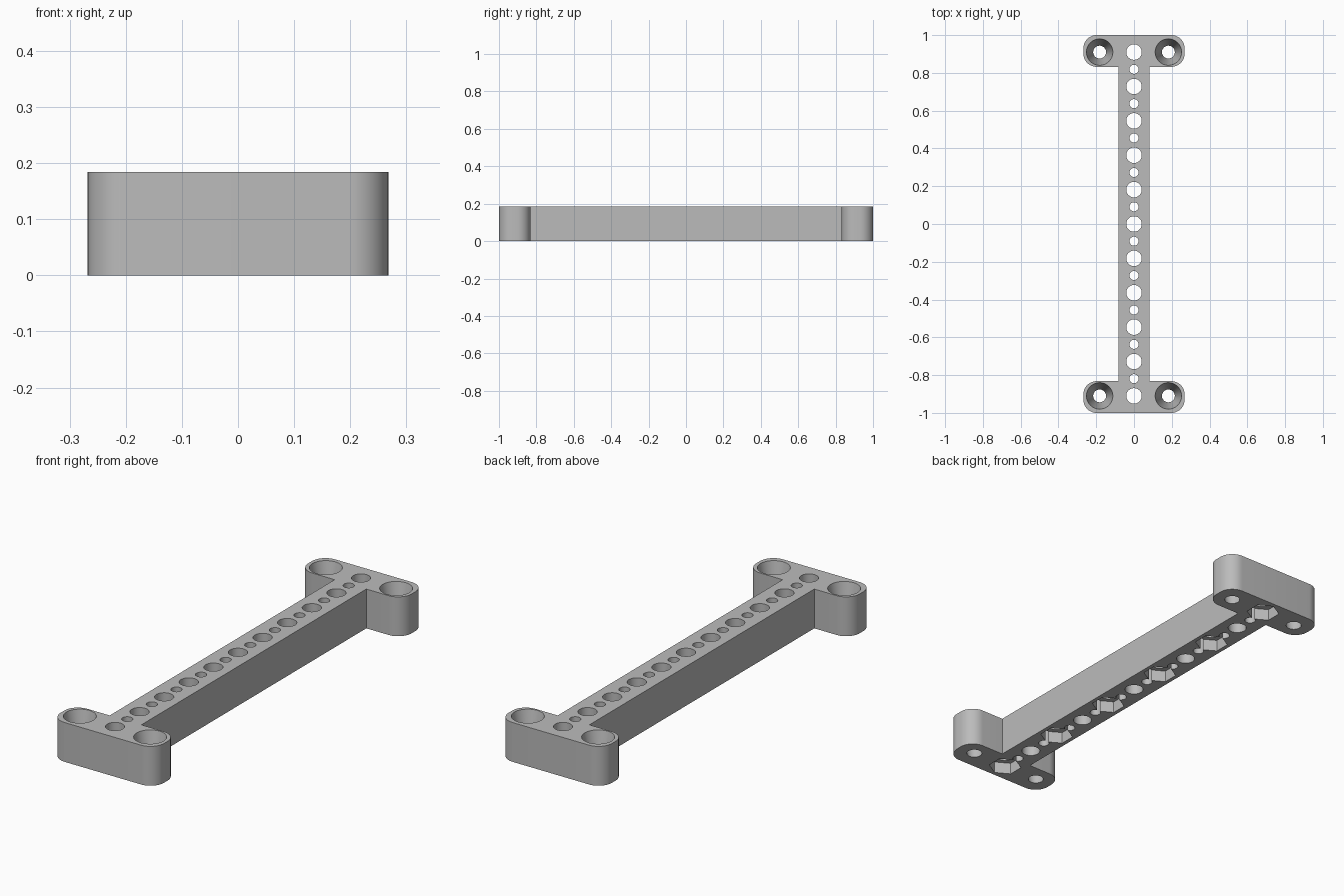
import bpy, bmesh, math
from mathutils import Matrix, Vector

HEIGHT = 0.184
PITCH = 0.182
HALF_X, HALF_BAR, INNER_Y, CORNER = 0.268, 0.082, 0.832, 0.07

if "Cube" in bpy.data.objects:
    bpy.data.objects.remove(bpy.data.objects["Cube"])

grey = bpy.data.materials.new("plain grey")
grey.use_nodes = True
grey.diffuse_color = (0.5, 0.5, 0.5, 1)
grey.node_tree.nodes["Principled BSDF"].inputs["Base Color"].default_value = (0.5, 0.5, 0.5, 1)


def make_object(name, bm):
    mesh = bpy.data.meshes.new(name)
    bmesh.ops.recalc_face_normals(bm, faces=bm.faces)
    bm.to_mesh(mesh)
    bm.free()
    mesh.materials.append(grey)
    obj = bpy.data.objects.new(name, mesh)
    bpy.context.collection.objects.link(obj)
    return obj


def arc(cx, cy, start, steps=12):
    """Quarter-circle corner, anticlockwise from the start angle in degrees."""
    angles = [math.radians(start + 90 * i / steps) for i in range(steps + 1)]
    return [(cx + CORNER * math.cos(a), cy + CORNER * math.sin(a)) for a in angles]


def drill(bm, x, y, bottom, top, r_bottom, r_top, sides=48):
    """Add a round, tapered or six-sided cutter between two heights."""
    place = Matrix.Translation((x, y, (bottom + top) / 2))
    bmesh.ops.create_cone(bm, cap_ends=True, segments=sides, radius1=r_bottom,
                          radius2=r_top, depth=top - bottom, matrix=place)


def cut(target, cutter):
    cutter.hide_render = True
    mod = target.modifiers.new("cut", "BOOLEAN")
    mod.operation, mod.solver, mod.object = "DIFFERENCE", "EXACT", cutter
    bpy.context.view_layer.objects.active = target
    bpy.ops.object.modifier_apply(modifier=mod.name)
    bpy.data.objects.remove(cutter)


# Bracket body: a bar with a rounded cross-head at each end
cx, outer, inner = HALF_X - CORNER, 1 - CORNER, INNER_Y + CORNER
back = ([(HALF_BAR, INNER_Y)] + arc(cx, inner, -90) + arc(cx, outer, 0)
        + arc(-cx, outer, 90) + arc(-cx, inner, 180) + [(-HALF_BAR, INNER_Y)])
outline = back + [(-x, -y) for x, y in back]
bm = bmesh.new()
base = bm.faces.new([bm.verts.new((x, y, 0)) for x, y in outline])
top = bmesh.ops.extrude_face_region(bm, geom=[base])["geom"]
bmesh.ops.translate(bm, vec=Vector((0, 0, HEIGHT)),
                    verts=[v for v in top if isinstance(v, bmesh.types.BMVert)])
bracket = make_object("bracket", bm)

# Row of alternating large and small through holes, plus tapered screw holes
bm = bmesh.new()
for i in range(-10, 11):
    radius = 0.041 if i % 2 == 0 else 0.024
    drill(bm, 0, i * PITCH / 2, -0.05, HEIGHT + 0.05, radius, radius)
slope = (0.07 - 0.034) / HEIGHT
for sx in (-1, 1):
    for sy in (-1, 1):
        drill(bm, sx * PITCH, sy * 5 * PITCH, -0.05, HEIGHT + 0.05,
              0.034 - slope * 0.05, 0.07 + slope * 0.05)
cut(bracket, make_object("hole_cutter", bm))

# Hexagonal nut pockets under every second large hole
bm = bmesh.new()
for i in range(-5, 6, 2):
    drill(bm, 0, i * PITCH, -0.05, 0.055, 0.073, 0.073, sides=6)
cut(bracket, make_object("pocket_cutter", bm))

# Smooth round walls, sharp rims
bpy.ops.object.select_all(action="DESELECT")
bracket.select_set(True)
bpy.context.view_layer.objects.active = bracket
bpy.ops.object.shade_smooth_by_angle(angle=math.radians(30))
